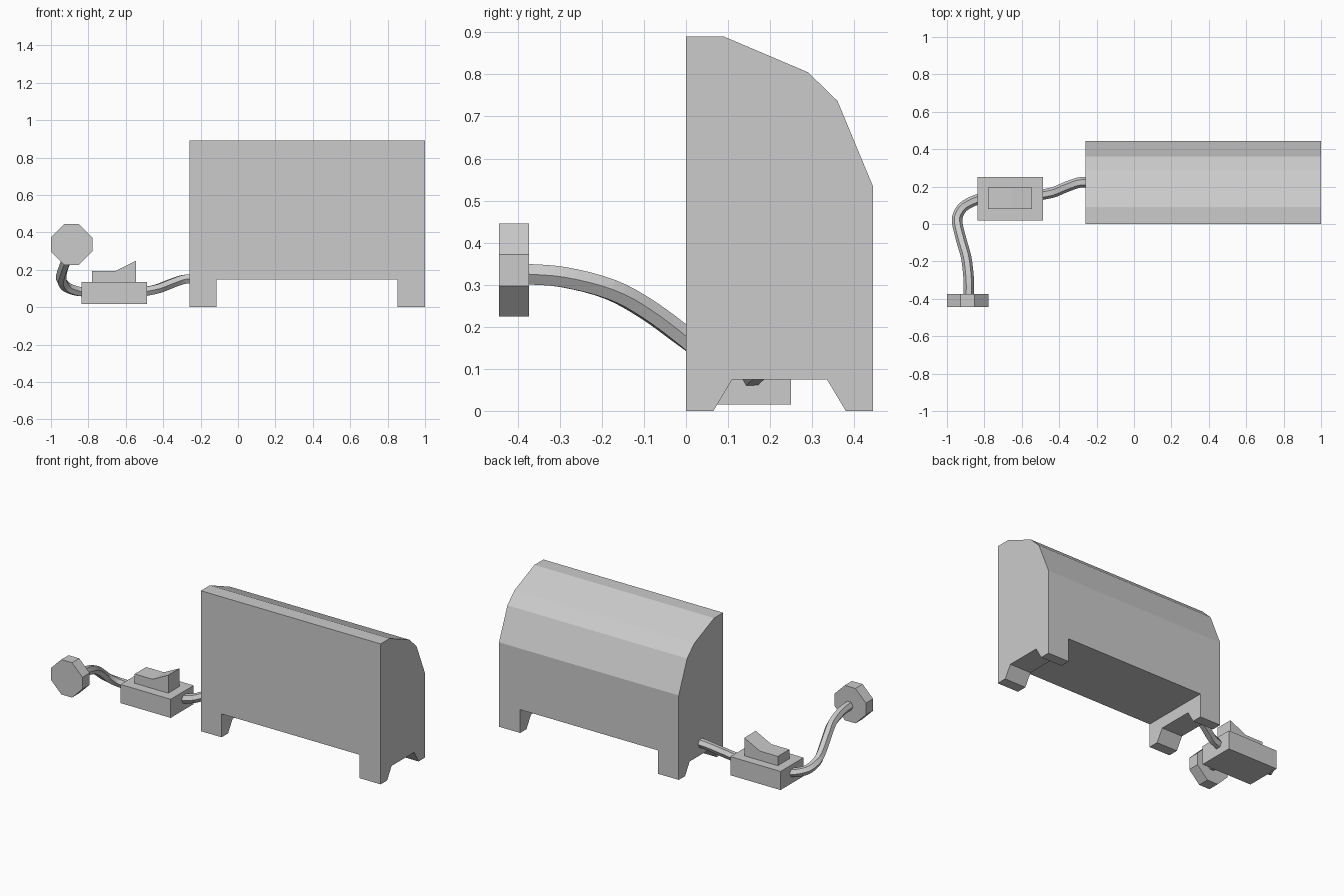
import bpy, bmesh, math
from mathutils import Vector

if "Cube" in bpy.data.objects:
    bpy.data.objects.remove(bpy.data.objects["Cube"])


def finish(name, bm):
    bmesh.ops.recalc_face_normals(bm, faces=bm.faces[:])
    me = bpy.data.meshes.new(name)
    bm.to_mesh(me)
    bm.free()
    ob = bpy.data.objects.new(name, me)
    bpy.context.collection.objects.link(ob)
    return ob


def prism(name, pts, axis, a, b):
    """Extrude a profile along x (pts are y,z) or along y (pts are x,z)."""
    place = (lambda p, d: (d, p[0], p[1])) if axis == 'x' else (lambda p, d: (p[0], d, p[1]))
    bm = bmesh.new()
    face = bm.faces.new([bm.verts.new(place(p, a)) for p in pts])
    ext = bmesh.ops.extrude_face_region(bm, geom=[face], use_keep_orig=True)
    shift = Vector((b - a, 0, 0)) if axis == 'x' else Vector((0, b - a, 0))
    bmesh.ops.translate(bm, vec=shift, verts=[g for g in ext['geom'] if isinstance(g, bmesh.types.BMVert)])
    return finish(name, bm)


def rect(u0, u1, v0, v1):
    return [(u0, v0), (u1, v0), (u1, v1), (u0, v1)]


def smooth_path(pts, steps=4):
    """Catmull-Rom curve through the points."""
    p = [Vector(q) for q in pts]
    p = [2 * p[0] - p[1]] + p + [2 * p[-1] - p[-2]]
    out = []
    for i in range(1, len(p) - 2):
        a, b, c, d = p[i - 1:i + 3]
        for k in range(steps):
            t = k / steps
            out.append(0.5 * (2 * b + (c - a) * t + (2 * a - 5 * b + 4 * c - d) * t ** 2
                              + (3 * b - a - 3 * c + d) * t ** 3))
    return out + [p[-2]]


def cable(name, pts, radius=0.028, sides=6):
    """Hexagonal tube with its flats kept on top and bottom."""
    path = smooth_path(pts)
    bm = bmesh.new()
    rings = []
    for i, c in enumerate(path):
        t = (path[min(i + 1, len(path) - 1)] - path[max(i - 1, 0)]).normalized()
        side = t.cross(Vector((0, 0, 1))).normalized()
        up = side.cross(t)
        angles = [2 * math.pi * k / sides for k in range(sides)]
        rings.append([bm.verts.new(c + radius * (math.cos(w) * side + math.sin(w) * up)) for w in angles])
    for r, s in zip(rings, rings[1:]):
        for k in range(sides):
            n = (k + 1) % sides
            bm.faces.new((r[k], r[n], s[n], s[k]))
    bm.faces.new(rings[0])
    bm.faces.new(rings[-1])
    return finish(name, bm)


# Main housing: arched feet at both ends, faceted back
body = prism("housing", [(0, 0), (0, 0.89), (0.09, 0.89), (0.29, 0.805), (0.36, 0.737), (0.444, 0.535),
                         (0.444, 0), (0.38, 0), (0.335, 0.075), (0.11, 0.075), (0.065, 0)], 'x', -0.26, 1.0)

# Gap between the feet
cutter = prism("foot_gap_cutter", rect(-0.1, 0.6, -0.1, 0.148), 'x', -0.115, 0.852)
cutter.hide_render = True
cutter.hide_viewport = True
cutter.display_type = 'WIRE'
gap = body.modifiers.new("foot_gap", 'BOOLEAN')
gap.operation = 'DIFFERENCE'
gap.solver = 'EXACT'
gap.object = cutter

# Switch box and rocker
prism("switch_box", rect(-0.838, -0.486, 0.016, 0.134), 'y', 0.02, 0.25)
prism("switch_rocker", [(-0.78, 0.13), (-0.545, 0.13), (-0.545, 0.248), (-0.655, 0.193), (-0.78, 0.193)],
      'y', 0.08, 0.195)

# Plug: octagonal disc
h, e = 0.1105, 0.0375
octagon = [(h, -e), (h, e), (e, h), (-e, h), (-h, e), (-h, -e), (-e, -h), (e, -h)]
prism("plug", [(x - 0.8895, z + 0.335) for x, z in octagon], 'y', -0.445, -0.373)

# Cables
cable("housing_cable", [(-0.25, 0.224, 0.151), (-0.30, 0.220, 0.146), (-0.37, 0.195, 0.121),
                        (-0.43, 0.17, 0.098), (-0.50, 0.155, 0.083)])
cable("plug_cable", [(-0.883, -0.385, 0.326), (-0.884, -0.29, 0.318), (-0.897, -0.18, 0.289),
                     (-0.922, -0.09, 0.24), (-0.944, 0.0, 0.174), (-0.942, 0.045, 0.139),
                     (-0.915, 0.09, 0.106), (-0.865, 0.12, 0.087), (-0.82, 0.137, 0.081)])
